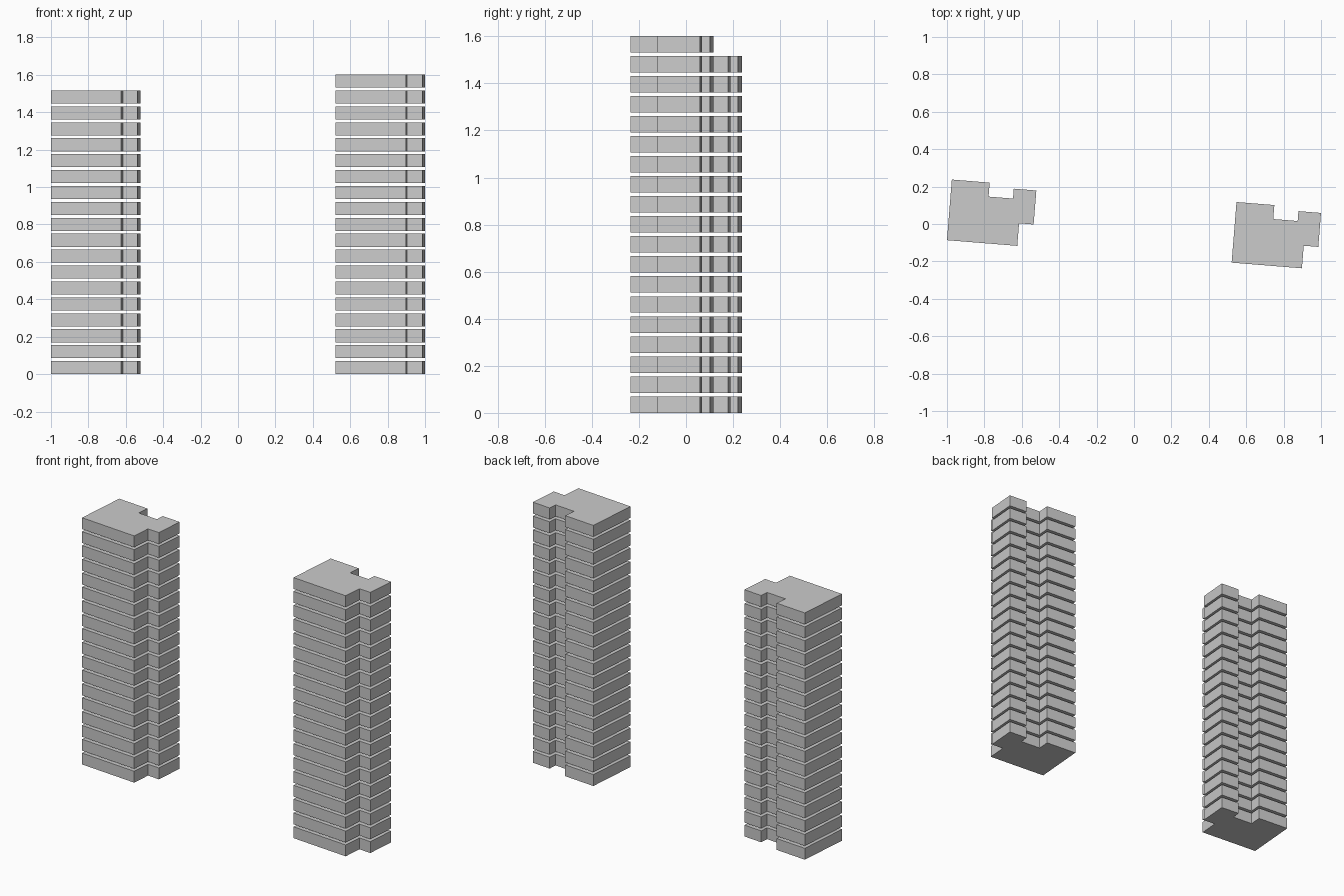
import bpy, bmesh, math

if "Cube" in bpy.data.objects:
    bpy.data.objects.remove(bpy.data.objects["Cube"])

FLOOR_H, PITCH = 0.07, 0.0851

# Floor plan measured from the front left corner: notch at the back, step at the front right
PLAN = [(0, 0), (0.377, 0), (0.377, 0.121), (0.455, 0.121), (0.455, 0.303),
        (0.334, 0.303), (0.334, 0.25), (0.203, 0.25), (0.203, 0.325), (0, 0.325)]


def tower(name, corner, floors):
    # One floor slab, extruded from the plan
    bm = bmesh.new()
    face = bm.faces.new([bm.verts.new((x, y, 0)) for x, y in PLAN])
    ext = bmesh.ops.extrude_face_region(bm, geom=[face])
    top = [g for g in ext["geom"] if isinstance(g, bmesh.types.BMVert)]
    bmesh.ops.translate(bm, verts=top, vec=(0, 0, FLOOR_H))
    bmesh.ops.recalc_face_normals(bm, faces=bm.faces)
    mesh = bpy.data.meshes.new(name)
    bm.to_mesh(mesh)
    bm.free()
    obj = bpy.data.objects.new(name, mesh)
    bpy.context.collection.objects.link(obj)
    obj.location = (*corner, 0)
    obj.rotation_euler.z = math.radians(-4.6)

    # Stack of separate floors with open gaps
    arr = obj.modifiers.new("floors", 'ARRAY')
    arr.count = floors
    arr.use_relative_offset = False
    arr.use_constant_offset = True
    arr.constant_offset_displace = (0, 0, PITCH)
    return obj


tower("left_tower_floors", (-1.0, -0.0865), 18)
tower("right_tower_floors", (0.522, -0.2065), 19)
